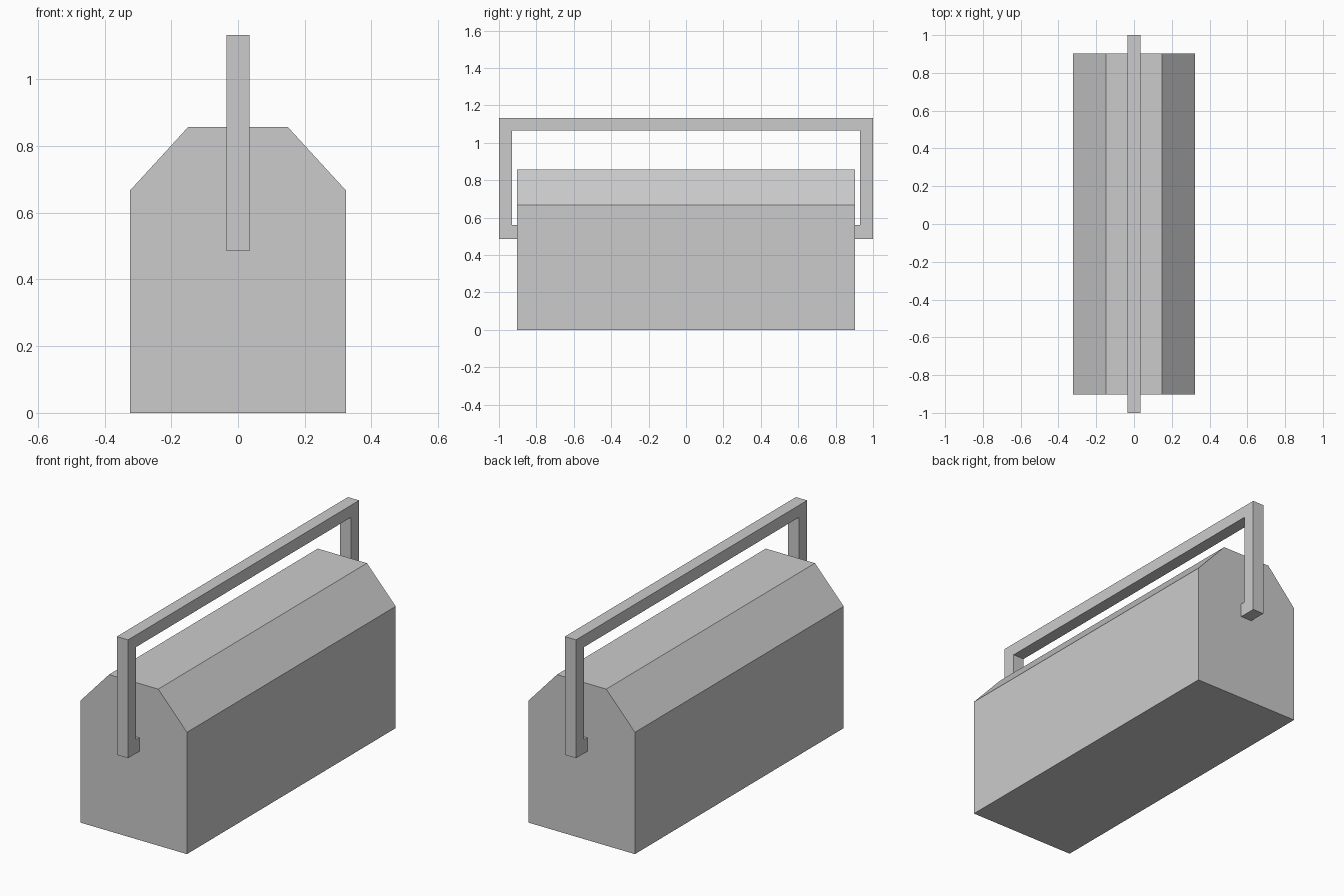
import bpy, bmesh
from mathutils import Vector

if "Cube" in bpy.data.objects:
    bpy.data.objects.remove(bpy.data.objects["Cube"])


def extrude_profile(name, points, shift):
    """Close a planar outline into a prism, centred along the extrusion axis."""
    shift = Vector(shift)
    bm = bmesh.new()
    face = bm.faces.new([bm.verts.new(Vector(p) - shift / 2) for p in points])
    ext = bmesh.ops.extrude_face_region(bm, geom=[face], use_keep_orig=True)
    verts = [g for g in ext["geom"] if isinstance(g, bmesh.types.BMVert)]
    bmesh.ops.translate(bm, verts=verts, vec=shift)
    bmesh.ops.recalc_face_normals(bm, faces=bm.faces)
    mesh = bpy.data.meshes.new(name)
    bm.to_mesh(mesh)
    bm.free()
    obj = bpy.data.objects.new(name, mesh)
    bpy.context.collection.objects.link(obj)
    return obj


def mirrored(half):
    """Complete a symmetric outline from its positive half."""
    return half + [(-a, z) for a, z in reversed(half)]


# Box body with chamfered lid, extruded along y
body = mirrored([(0.323, 0), (0.323, 0.667), (0.149, 0.857)])
extrude_profile("toolbox_body", [(x, 0, z) for x, z in body], (0, 1.806, 0))

# Carrying handle with inward feet that meet the body ends, extruded along x
handle = mirrored([(0.929, 1.067), (0.929, 0.56), (0.902, 0.56),
                   (0.902, 0.485), (1.0, 0.485), (1.0, 1.133)])
extrude_profile("carry_handle", [(0, y, z) for y, z in handle], (0.068, 0, 0))
